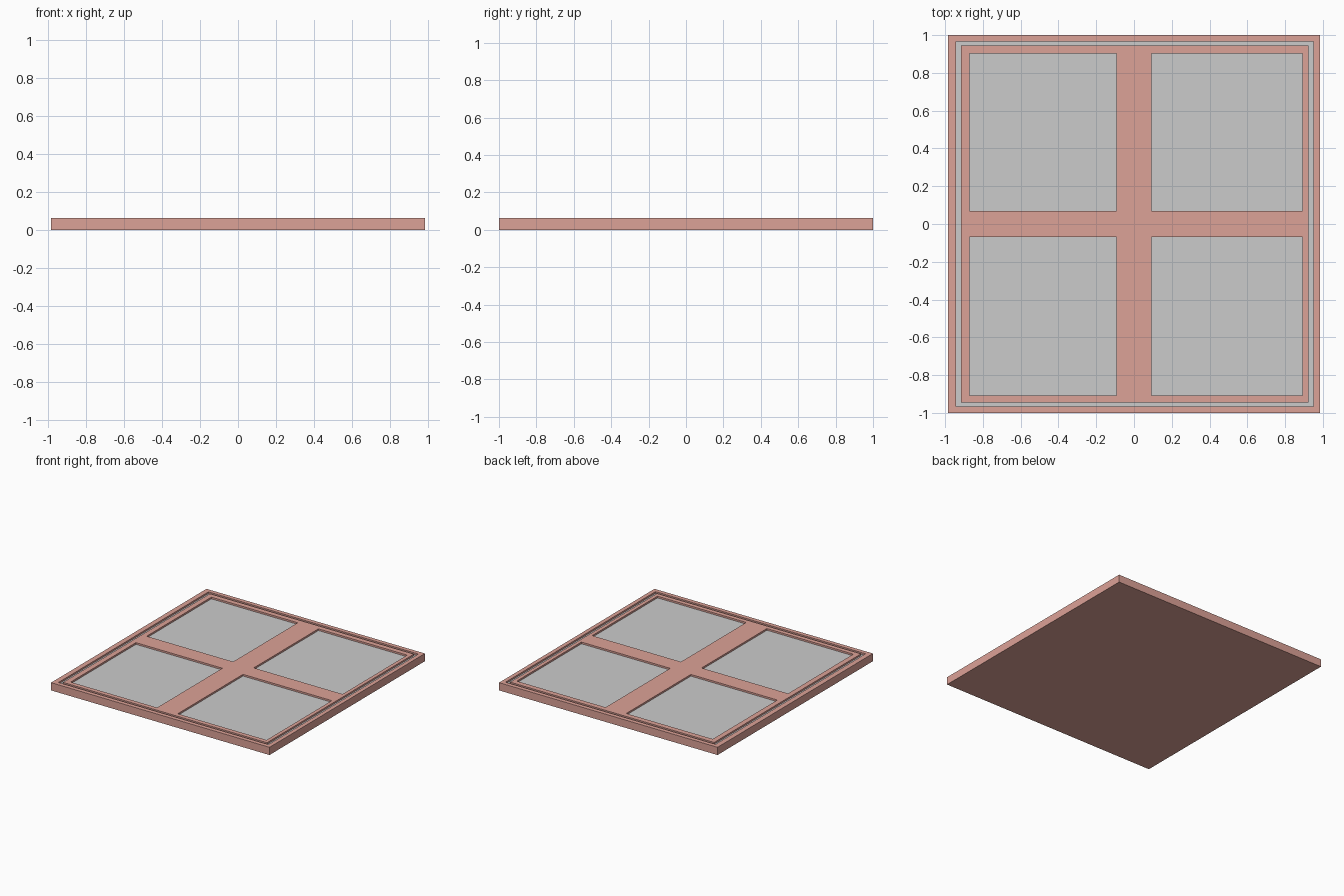
import bpy

if "Cube" in bpy.data.objects:
    bpy.data.objects.remove(bpy.data.objects["Cube"])

TOP, FLOOR = 0.063, 0.048

pink = bpy.data.materials.new("pink")
pink.diffuse_color = (0.72, 0.36, 0.31, 1)
pink.use_nodes = True
pink.node_tree.nodes["Principled BSDF"].inputs["Base Color"].default_value = pink.diffuse_color


def box(name, x0, x1, y0, y1, z0, z1):
    bpy.ops.mesh.primitive_cube_add(size=1)
    ob = bpy.context.object
    ob.name = name
    ob.location = ((x0 + x1) / 2, (y0 + y1) / 2, (z0 + z1) / 2)
    ob.scale = (x1 - x0, y1 - y0, z1 - z0)
    bpy.ops.object.transform_apply(location=True, rotation=False, scale=True)
    return ob


def combine(target, other, operation):
    mod = target.modifiers.new(operation.title(), "BOOLEAN")
    mod.operation, mod.object, mod.solver = operation, other, "EXACT"
    bpy.context.view_layer.objects.active = target
    bpy.ops.object.modifier_apply(modifier=mod.name)
    bpy.data.objects.remove(other)


# Outline rectangles: x0, x1, y0, y1
groove_out = (-0.942, 0.95, -0.965, 0.965)
groove_in = (-0.915, 0.923, -0.945, 0.945)
columns = [(-0.872, -0.093), (0.093, 0.893)]
rows = [(-0.908, -0.068), (0.07, 0.902)]

# Tray with a rim groove around a raised centre
tray = box("tray", -0.984, 0.984, -1, 1, 0, TOP)
tray.data.materials.append(pink)
combine(tray, box("groove_cutter", *groove_out, FLOOR, TOP + 0.1), "DIFFERENCE")
combine(tray, box("centre_island", *groove_in, 0.02, TOP), "UNION")

# Four shallow pockets, each floored with a grey panel
for i, x in enumerate(columns):
    for j, y in enumerate(rows):
        combine(tray, box("pocket_cutter", *x, *y, FLOOR, TOP + 0.1), "DIFFERENCE")
        box(f"panel_{i}{j}", *x, *y, FLOOR - 0.002, FLOOR + 0.001)

# Grey strips along the groove floor
ox0, ox1, oy0, oy1 = groove_out
ix0, ix1, iy0, iy1 = groove_in
strips = {"left": (ox0, ix0, oy0, oy1), "right": (ix1, ox1, oy0, oy1),
          "front": (ix0, ix1, oy0, iy0), "back": (ix0, ix1, iy1, oy1)}
for side, rect in strips.items():
    box("groove_floor_" + side, *rect, FLOOR - 0.002, FLOOR + 0.001)
